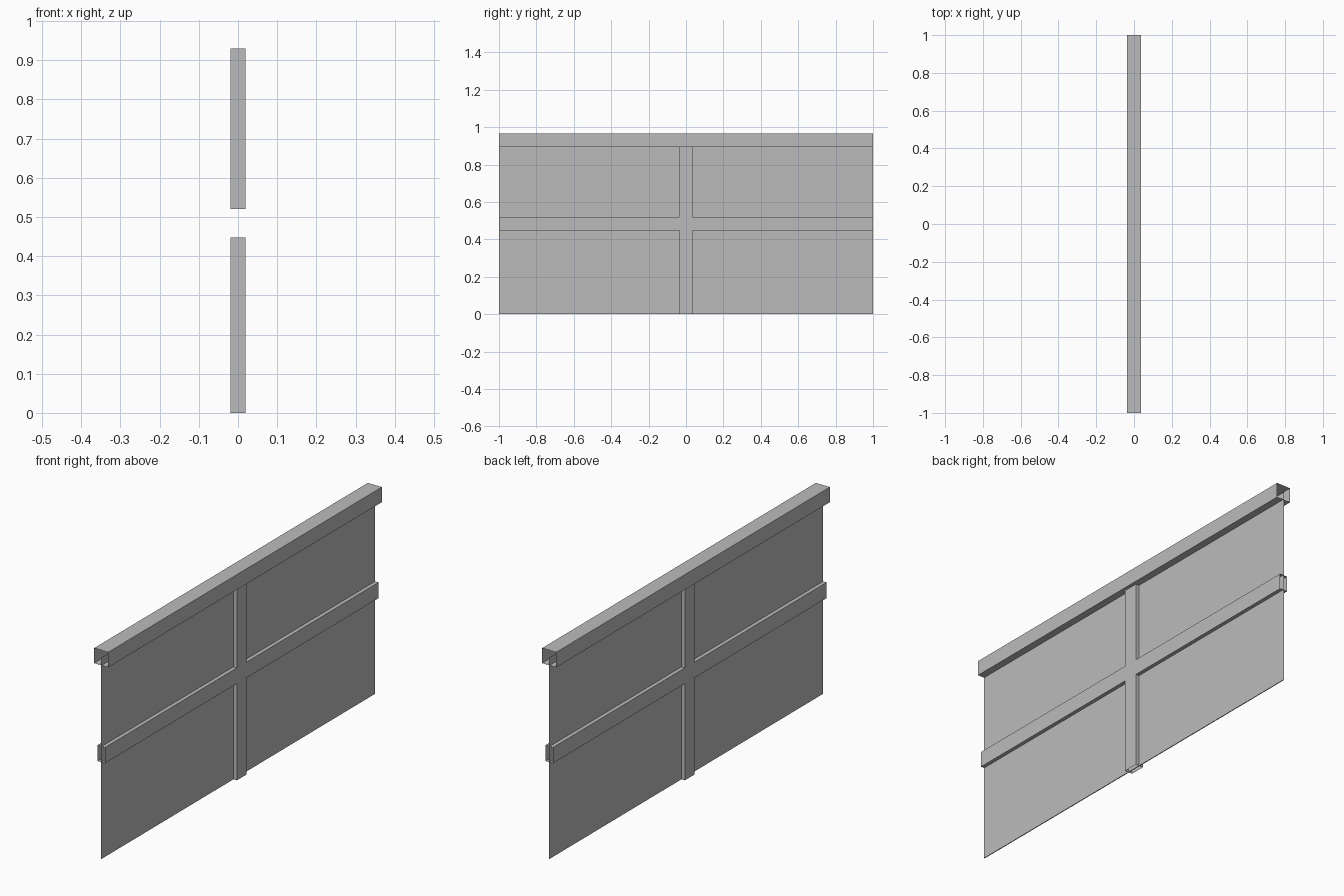
import bpy
import bmesh

# Remove the default object
if "Cube" in bpy.data.objects:
    bpy.data.objects.remove(bpy.data.objects["Cube"], do_unlink=True)

# Main dimensions
HALF_LENGTH = 1.0
TOP = 0.965
CAP_BOTTOM = 0.895
PANEL_TOP = 0.93
RAIL_LOW, RAIL_HIGH = 0.447, 0.52
POST_HALF = 0.036

# Single flat grey
grey = bpy.data.materials.new("plain_grey")
grey.use_nodes = True
colour = (0.5, 0.5, 0.5, 1.0)
grey.diffuse_color = colour
grey.node_tree.nodes["Principled BSDF"].inputs["Base Color"].default_value = colour


def prism(name, outline, half_depth, is_open):
    """Extrude a (y, z) outline across x, leaving out faces where is_open(centre)."""
    bm = bmesh.new()
    face = bm.faces.new([bm.verts.new((-half_depth, y, z)) for y, z in outline])
    result = bmesh.ops.extrude_face_region(bm, geom=[face], use_keep_orig=True)
    moved = [v for v in result["geom"] if isinstance(v, bmesh.types.BMVert)]
    bmesh.ops.translate(bm, verts=moved, vec=(2 * half_depth, 0, 0))
    bmesh.ops.recalc_face_normals(bm, faces=bm.faces)
    gone = [f for f in bm.faces if is_open(f.calc_center_median())]
    bmesh.ops.delete(bm, geom=gone, context="FACES")
    mesh = bpy.data.meshes.new(name)
    bm.to_mesh(mesh)
    bm.free()
    mesh.materials.append(grey)
    obj = bpy.data.objects.new(name, mesh)
    bpy.context.scene.collection.objects.link(obj)
    return obj


def rectangle(low, high):
    return [(-HALF_LENGTH, low), (HALF_LENGTH, low),
            (HALF_LENGTH, high), (-HALF_LENGTH, high)]


def at_end(c):
    return abs(c.y) > HALF_LENGTH - 0.001


# Thin sheet panel
prism("panel", rectangle(0, PANEL_TOP), 0.002, at_end)

# Hollow top rail, open at both ends
prism("top_rail", rectangle(CAP_BOTTOM, TOP), 0.036, at_end)

# Hollow cross of middle rail and post, joined without seams, open at its four tips
right_half = [(POST_HALF, 0), (POST_HALF, RAIL_LOW), (HALF_LENGTH, RAIL_LOW),
              (HALF_LENGTH, RAIL_HIGH), (POST_HALF, RAIL_HIGH), (POST_HALF, PANEL_TOP)]
left_half = [(-y, z) for y, z in reversed(right_half)]
prism("cross_brace", right_half + left_half, 0.0195,
      lambda c: at_end(c) or c.z < 0.001 or c.z > PANEL_TOP - 0.001)
